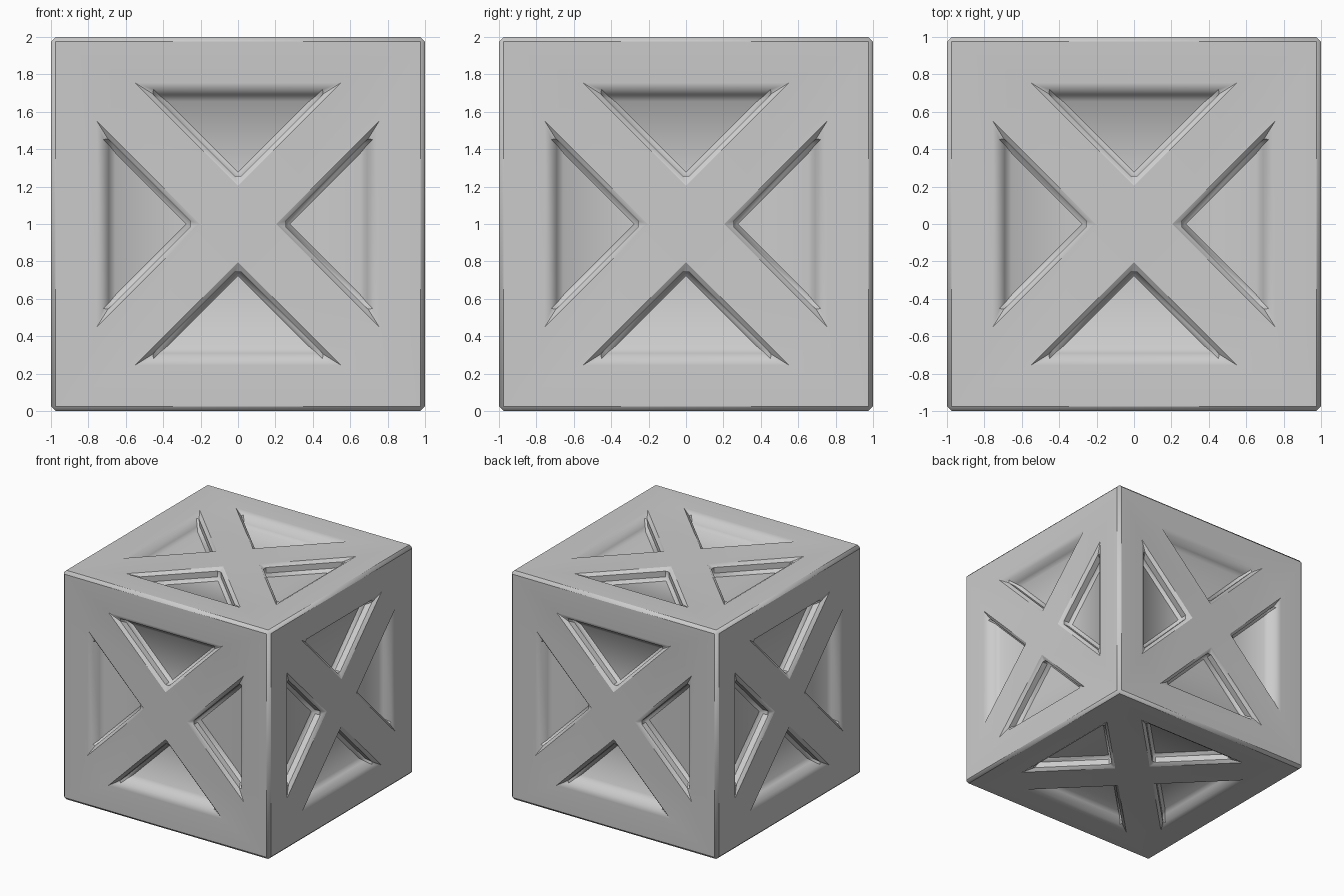
import bpy, bmesh, math
from mathutils import Matrix, Vector

if "Cube" in bpy.data.objects:
    bpy.data.objects.remove(bpy.data.objects["Cube"])

BRACE = 0.24          # diagonal brace half width, along the axes
RIM, FLOOR = 0.73, 0.68   # frame side of each pocket, at surface and at floor
DEPTH = 0.10          # pocket depth
CHAMFER = 0.025

bm = bmesh.new()


def add_side(rot):
    """One cube side: square frame, X brace and four triangular pockets."""
    def face(pts):
        bm.faces.new([bm.verts.new(rot @ Vector(p)) for p in pts])

    def turn(p, k):
        x, y, z = p
        for _ in range(k):
            x, y = -y, x
        return (x, y, z)

    apex, low_apex = (0, BRACE, 1), (0, BRACE, 1 - DEPTH)
    right, left = (RIM - BRACE, RIM, 1), (BRACE - RIM, RIM, 1)
    low_r = (FLOOR - BRACE, FLOOR, 1 - DEPTH)
    low_l = (BRACE - FLOOR, FLOOR, 1 - DEPTH)
    for k in range(4):
        quarter = [
            [(1, 1, 1), (-1, 1, 1), left, right],          # frame
            [low_apex, low_r, low_l],                      # pocket floor
            [right, left, low_l, low_r],                   # sloped frame wall
            [apex, right, low_r, low_apex],                # brace walls
            [left, apex, low_apex, low_l],
            [(-1, 1, 1), turn(right, 1), turn(apex, 1), apex, left],  # brace arm
        ]
        for pts in quarter:
            face([turn(p, k) for p in pts])
    face([turn(apex, k) for k in range(4)])                # brace centre


# Six sides
for k in range(4):
    add_side(Matrix.Rotation(k * math.pi / 2, 3, 'Z') @ Matrix.Rotation(math.pi / 2, 3, 'X'))
add_side(Matrix.Identity(3))
add_side(Matrix.Rotation(math.pi, 3, 'X'))
bmesh.ops.remove_doubles(bm, verts=bm.verts, dist=1e-4)
bmesh.ops.recalc_face_normals(bm, faces=bm.faces)

# Chamfer every real edge
edges = [e for e in bm.edges if e.calc_face_angle(0) > math.radians(15)]
bmesh.ops.bevel(bm, geom=edges, offset=CHAMFER, offset_type='OFFSET', segments=1,
                profile=0.5, affect='EDGES', clamp_overlap=True)
bmesh.ops.translate(bm, verts=bm.verts, vec=(0, 0, 1))

mesh = bpy.data.meshes.new("crate")
bm.to_mesh(mesh)
bm.free()
crate = bpy.data.objects.new("crate", mesh)
bpy.context.collection.objects.link(crate)
bpy.context.view_layer.objects.active = crate
crate.select_set(True)
bpy.ops.object.shade_smooth_by_angle(angle=math.radians(38))
